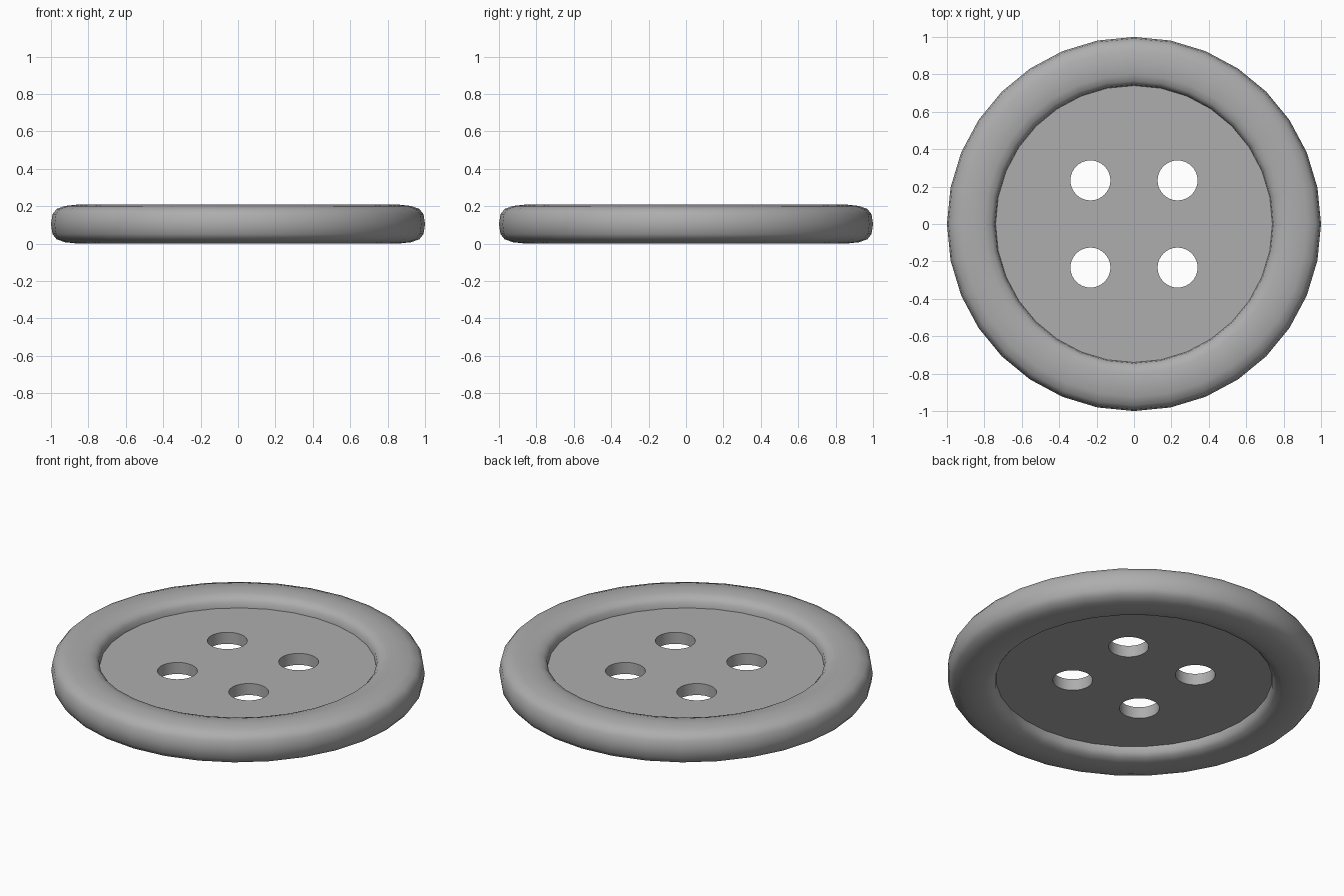
import bpy, bmesh, math
from mathutils import Vector

cube = bpy.data.objects.get("Cube")
if cube:
    bpy.data.objects.remove(cube, do_unlink=True)

SEGMENTS = 32
MID = 0.104           # half of the full height
HOLE_OFFSET = 0.233
HOLE_RADIUS = 0.107

grey = bpy.data.materials.new("plain grey")
grey.use_nodes = True
colour = (0.42, 0.42, 0.42, 1)
grey.diffuse_color = colour
grey.node_tree.nodes["Principled BSDF"].inputs["Base Color"].default_value = colour


def make_object(name, bm):
    bmesh.ops.recalc_face_normals(bm, faces=bm.faces)
    mesh = bpy.data.meshes.new(name)
    bm.to_mesh(mesh)
    bm.free()
    obj = bpy.data.objects.new(name, mesh)
    bpy.context.collection.objects.link(obj)
    mesh.materials.append(grey)
    return obj


def lathe(name, profile):
    """Revolve (radius, height) points around z and cap both ends."""
    bm = bmesh.new()
    rings = []
    for r, z in profile:
        ring = []
        for i in range(SEGMENTS):
            a = math.tau * i / SEGMENTS
            ring.append(bm.verts.new((r * math.cos(a), r * math.sin(a), z)))
        rings.append(ring)
    for low, high in zip(rings, rings[1:]):
        for i in range(SEGMENTS):
            j = (i + 1) % SEGMENTS
            bm.faces.new((low[i], low[j], high[j], high[i]))
    bm.faces.new(rings[0])
    bm.faces.new(rings[-1])
    return make_object(name, bm)


# Button body: recessed plate edge, rounded rim, mirrored for the underside
half = [(0.74, 0.034), (0.745, 0.066), (0.765, 0.088), (0.80, 0.099),
        (0.86, 0.104), (0.925, 0.097), (0.97, 0.081), (0.992, 0.053)]
profile = [(r, MID + h) for r, h in half] + [(1.0, MID)]
profile += [(r, MID - h) for r, h in reversed(half)]
button = lathe("button_body", profile)

# Four thread holes
bm = bmesh.new()
for sx in (-1, 1):
    for sy in (-1, 1):
        made = bmesh.ops.create_cone(bm, cap_ends=True, segments=SEGMENTS,
                                     radius1=HOLE_RADIUS, radius2=HOLE_RADIUS, depth=1)
        bmesh.ops.translate(bm, verts=made["verts"],
                            vec=Vector((sx * HOLE_OFFSET, sy * HOLE_OFFSET, MID)))
cutter = make_object("hole_cutter", bm)
cutter.hide_render = True

cut = button.modifiers.new("thread_holes", 'BOOLEAN')
cut.operation = 'DIFFERENCE'
cut.solver = 'EXACT'
cut.object = cutter

bpy.ops.object.select_all(action='DESELECT')
button.select_set(True)
bpy.context.view_layer.objects.active = button
bpy.ops.object.modifier_apply(modifier=cut.name)
bpy.data.objects.remove(cutter, do_unlink=True)

# Smooth rim, crisp plate and hole edges
bpy.ops.object.shade_smooth_by_angle(angle=math.radians(45))
